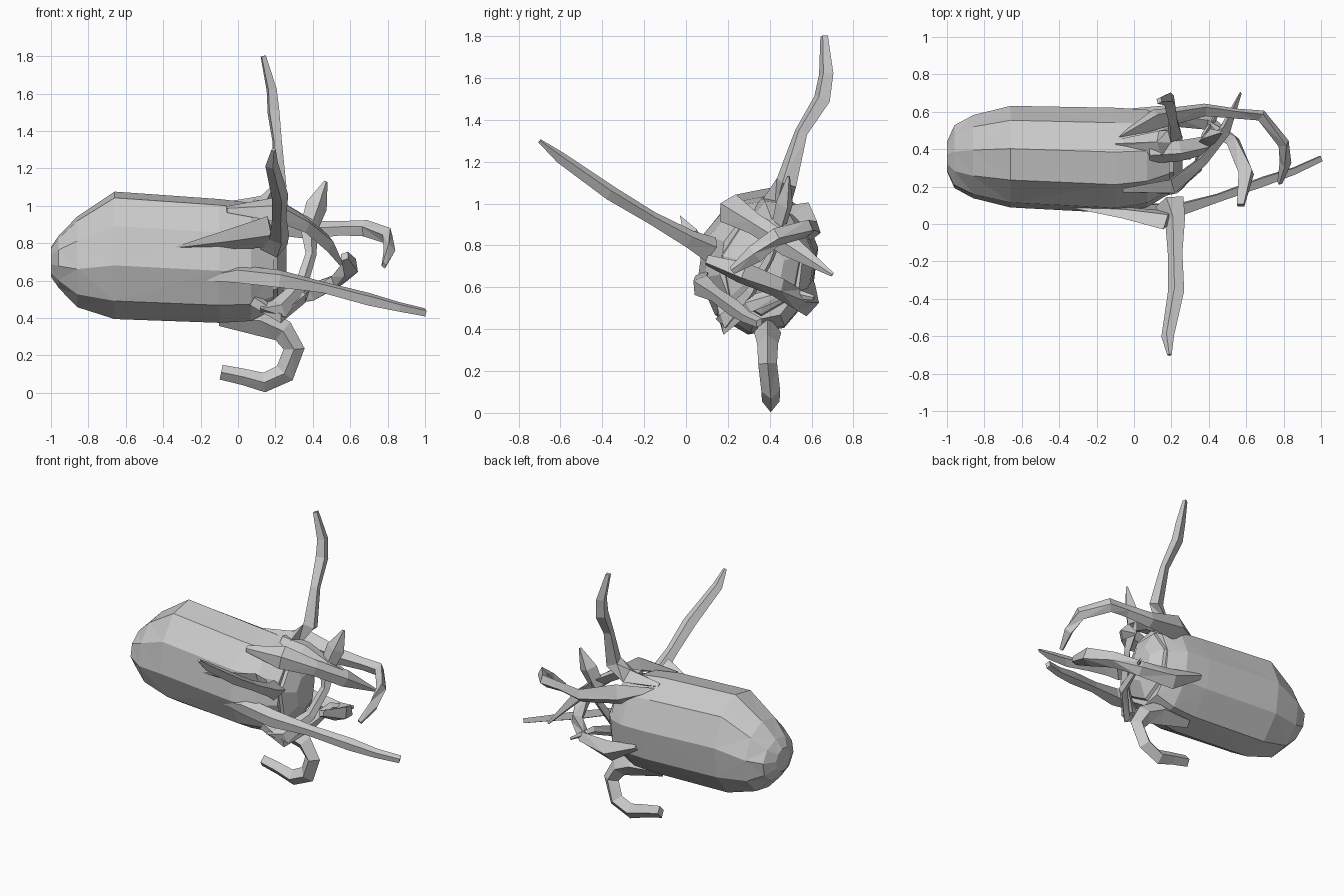
import bpy, bmesh, math
from mathutils import Vector


def make_object(name, rings):
    """Skin closed rings of equal length and cap both ends."""
    bm = bmesh.new()
    loops = [[bm.verts.new(p) for p in ring] for ring in rings]
    n = len(loops[0])
    for a, b in zip(loops, loops[1:]):
        for i in range(n):
            j = (i + 1) % n
            bm.faces.new((a[i], a[j], b[j], b[i]))
    bm.faces.new(loops[0][::-1])
    bm.faces.new(loops[-1])
    bmesh.ops.recalc_face_normals(bm, faces=bm.faces)
    bmesh.ops.triangulate(bm, faces=[f for f in bm.faces if len(f.verts) == 4])
    me = bpy.data.meshes.new(name)
    bm.to_mesh(me)
    bm.free()
    ob = bpy.data.objects.new(name, me)
    bpy.context.collection.objects.link(ob)
    return ob


def lengthwise(name, sections, sides=9):
    """Loft ellipses along x: (x, centre y, centre z, radius y, radius z)."""
    rings = []
    for x, cy, cz, ry, rz in sections:
        rings.append([(x, cy + ry * math.cos(2 * math.pi * (i + .25) / sides),
                       cz + rz * math.sin(2 * math.pi * (i + .25) / sides))
                      for i in range(sides)])
    return make_object(name, rings)


def arm(name, path, wide, thin=0.65):
    """Four-sided tapering arm; path of (x, y, z, half width), wide = broad axis."""
    pts = [Vector(p[:3]) for p in path]
    rings = []
    for k, p in enumerate(pts):
        t = (pts[min(k + 1, len(pts) - 1)] - pts[max(k - 1, 0)]).normalized()
        w = Vector(wide)
        w = (w - t * w.dot(t)).normalized()
        v = t.cross(w)
        r = path[k][3]
        rings.append([p + w * r, p + v * r * thin, p - w * r, p - v * r * thin])
    return make_object(name, rings)


# Body sac with faceted round tail
lengthwise("body", [
    (-1.00, .36, .70, .08, .08), (-.96, .36, .70, .17, .14),
    (-.86, .36, .70, .225, .245), (-.66, .36, .735, .275, .345),
    (-.10, .34, .705, .285, .335), (.07, .35, .70, .265, .32),
    (.19, .36, .70, .20, .26)], 10)

# Head inside the ring of arms
lengthwise("head", [
    (.10, .36, .70, .22, .27), (.21, .36, .70, .19, .23),
    (.26, .37, .70, .10, .12)], 7)

# Raised arm
arm("upper_arm", [
    (-.10, .43, 1.00, .02), (.14, .43, 1.0, .07), (.22, .48, 1.10, .055),
    (.21, .55, 1.34, .035), (.19, .65, 1.50, .045), (.18, .67, 1.62, .038),
    (.135, .66, 1.80, .02)], (.5, 1, 0), .8)

# Arm pointing forward, with its web on the body
arm("front_arm", [
    (.19, .12, .78, .08), (.22, .02, .83, .055), (.22, -.16, .93, .04),
    (.225, -.36, 1.05, .045), (.18, -.60, 1.22, .035), (.19, -.70, 1.30, .012)],
    (1, 0, .3), .8)
arm("front_web", [
    (-.34, .09, .775, .005), (-.05, .06, .82, .06), (.18, .02, .86, .10)],
    (0, -.6, 1), .35)

# Longest arm, trailing to the right
arm("long_arm", [
    (-.22, .10, .61, .008), (.0, .08, .635, .055), (.22, .07, .61, .055),
    (.45, .14, .565, .035), (.70, .23, .50, .04), (.86, .285, .46, .03),
    (1.0, .35, .43, .025)], (0, .6, 1), .75)

# Hooked arm below
arm("lower_arm", [
    (-.10, .40, .395, .03), (.12, .39, .385, .065), (.24, .39, .33, .05),
    (.30, .39, .235, .045), (.25, .405, .105, .045), (.14, .405, .055, .042),
    (.03, .405, .085, .035), (-.09, .405, .11, .032)], (0, 1, 0), 1.25)

# Arm curling round the back
arm("back_arm", [
    (-.08, .46, .97, .02), (.12, .56, .93, .08), (.38, .61, .87, .05),
    (.55, .59, .88, .04), (.68, .58, .88, .045), (.80, .43, .84, .045),
    (.81, .33, .76, .045), (.78, .22, .68, .02)], (0, .3, 1), .7)

# Arm sweeping across from the far lower side
arm("cross_arm", [
    (-.04, .60, .62, .02), (.18, .58, .53, .07), (.40, .54, .54, .05),
    (.53, .44, .60, .05), (.60, .27, .67, .06), (.57, .10, .73, .03)],
    (.6, 0, 1), .8)

# Arm sweeping down to the back
arm("slanted_arm", [
    (-.06, .18, .98, .02), (.20, .20, .98, .075), (.36, .33, .90, .05),
    (.48, .49, .80, .055), (.57, .70, .66, .01)], (0, .6, 1), .6)

# Short upturned arm in the middle
arm("upturned_arm", [
    (.12, .17, .45, .03), (.22, .20, .45, .06), (.34, .31, .58, .035),
    (.39, .40, .74, .03), (.38, .44, .88, .05), (.42, .47, 1.0, .06),
    (.47, .49, 1.13, .01)], (1, .3, 0), .7)

# Short inner arms
arm("inner_upper_arm", [
    (.08, .38, 1.0, .06), (.24, .39, .98, .06), (.38, .42, .90, .055),
    (.47, .50, .84, .015)], (0, 1, .4), .6)
arm("inner_lower_arm", [
    (.08, .17, .50, .04), (.22, .19, .41, .04), (.34, .30, .52, .045),
    (.38, .48, .58, .03), (.46, .61, .55, .012)], (0, .4, 1), .6)
